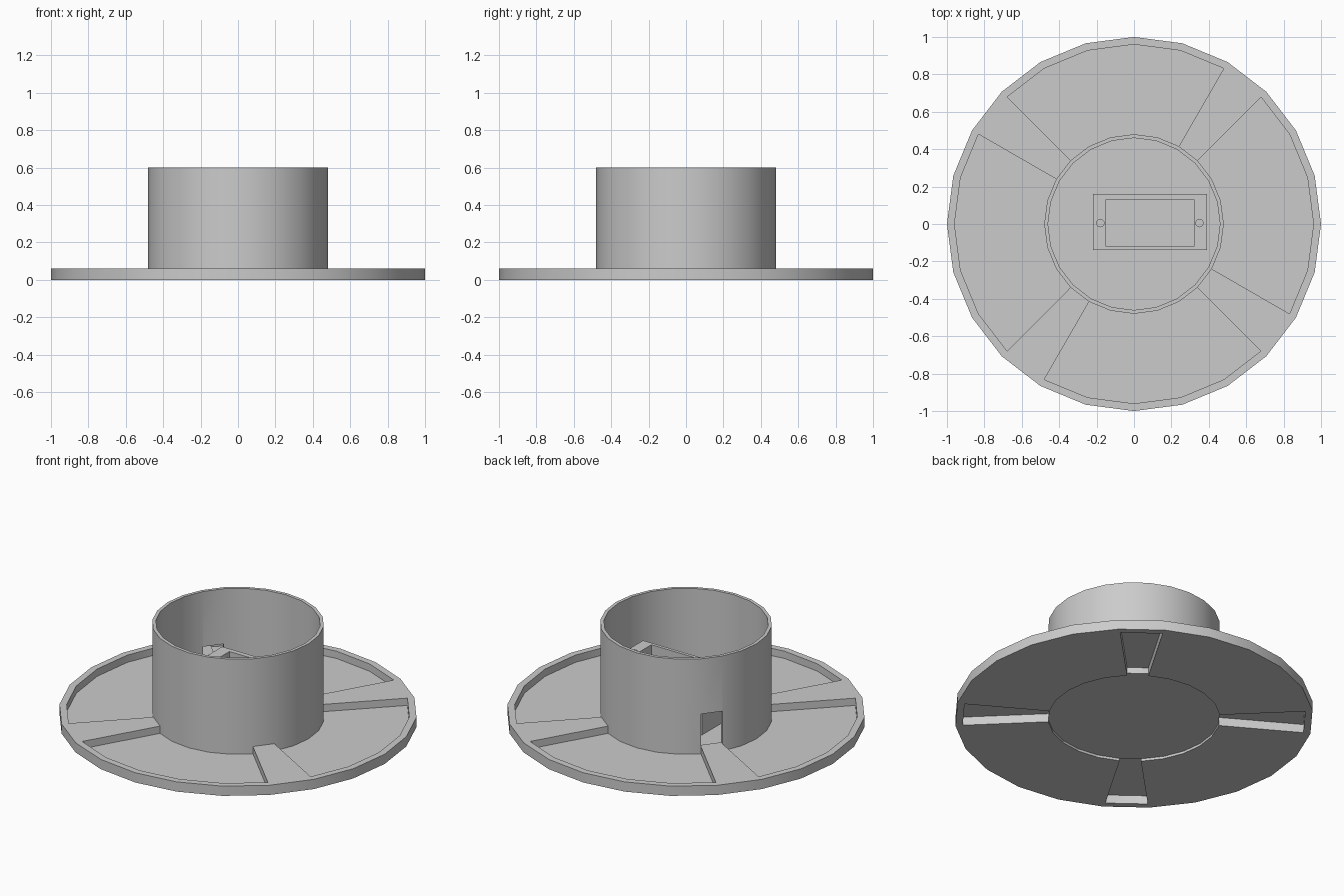
import bpy, bmesh, math

cube = bpy.data.objects.get("Cube")
if cube:
    bpy.data.objects.remove(cube, do_unlink=True)

grey = bpy.data.materials.new("light grey plastic")
grey.use_nodes = True
COLOUR = (0.6, 0.6, 0.6, 1)
grey.diffuse_color = COLOUR
grey.node_tree.nodes["Principled BSDF"].inputs["Base Color"].default_value = COLOUR

RIM, POCKET, TUBE, BORE = 1.0, 0.96, 0.48, 0.46
FLOOR, TOP, HEIGHT = 0.015, 0.06, 0.6
STEP = 15


def finish(name, bm):
    bmesh.ops.recalc_face_normals(bm, faces=bm.faces[:])
    mesh = bpy.data.meshes.new(name)
    bm.to_mesh(mesh)
    bm.free()
    mesh.materials.append(grey)
    ob = bpy.data.objects.new(name, mesh)
    bpy.context.collection.objects.link(ob)
    return ob


def add_sector(bm, start, end, r0, r1, z0, z1):
    """Closed ring segment; a span of 360 degrees makes a full ring."""
    full = end - start == 360
    n = max(1, round((end - start) / STEP))
    rows = []
    for i in range(n if full else n + 1):
        a = math.radians(start + (end - start) * i / n)
        rows.append([bm.verts.new((r * math.cos(a), r * math.sin(a), z))
                     for r, z in ((r0, z0), (r1, z0), (r1, z1), (r0, z1))])
    for i in range(n):
        a, b = rows[i], rows[(i + 1) % len(rows)]
        for k in range(4):
            m = (k + 1) % 4
            bm.faces.new((a[k], a[m], b[m], b[k]))
    if not full:
        bm.faces.new(rows[0])
        bm.faces.new(rows[-1])


def sector(name, *args):
    bm = bmesh.new()
    add_sector(bm, *args)
    return finish(name, bm)


def box(name, x0, x1, y0, y1, z0, z1):
    bm = bmesh.new()
    bmesh.ops.create_cube(bm, size=1)
    for v in bm.verts:
        v.co = (x1 if v.co.x > 0 else x0, y1 if v.co.y > 0 else y0,
                z1 if v.co.z > 0 else z0)
    return finish(name, bm)


def cylinder(name, x, y, r, z0, z1, sides):
    bm = bmesh.new()
    bmesh.ops.create_cone(bm, cap_ends=True, segments=sides, radius1=r,
                          radius2=r, depth=z1 - z0)
    bmesh.ops.translate(bm, verts=bm.verts[:], vec=(x, y, (z0 + z1) / 2))
    return finish(name, bm)


def cut(ob, cutter):
    cutter.hide_render = True
    mod = ob.modifiers.new("cut", "BOOLEAN")
    mod.operation, mod.solver, mod.object = "DIFFERENCE", "EXACT", cutter
    bpy.context.view_layer.objects.active = ob
    bpy.ops.object.modifier_apply(modifier=mod.name)
    bpy.data.objects.remove(cutter, do_unlink=True)


def smooth(ob):
    bpy.ops.object.select_all(action="DESELECT")
    ob.select_set(True)
    bpy.context.view_layer.objects.active = ob
    bpy.ops.object.shade_smooth_by_angle(angle=math.radians(30))


# Outer rim of the base
smooth(sector("base_rim", 0, 360, POCKET, RIM, 0, TOP))

# Four sunken floors, and four raised spokes that are hollow underneath
for i in range(4):
    a = 45 + 90 * i
    sector(f"pocket_floor_{i + 1}", a + STEP, a + 90, TUBE, POCKET, 0, FLOOR)
    bm = bmesh.new()
    add_sector(bm, a, a + STEP, TUBE, POCKET, TOP - 0.008, TOP)
    for s in (a, a + STEP - 0.4):
        add_sector(bm, s, s + 0.4, TUBE, POCKET, 0, TOP - 0.008)
    finish(f"spoke_{i + 1}", bm)

# Central tube with a cable opening above one spoke
tube = sector("tube", 0, 360, BORE, TUBE, FLOOR, HEIGHT)
cut(tube, sector("opening_cutter", 135, 150, 0.4, 0.55, TOP, 0.26))
smooth(tube)
cylinder("tube_floor", 0, 0, BORE, FLOOR, 0.03, 24)

# Rectangular holder with a well and two screw holes
holder = box("holder", -0.22, 0.39, -0.14, 0.16, 0.03, 0.335)
cut(holder, box("well_cutter", -0.15, 0.32, -0.12, 0.13, 0.031, 0.5))
for x in (-0.18, 0.35):
    cut(holder, cylinder("screw_cutter", x, 0.005, 0.02, 0.12, 0.5, 16))
